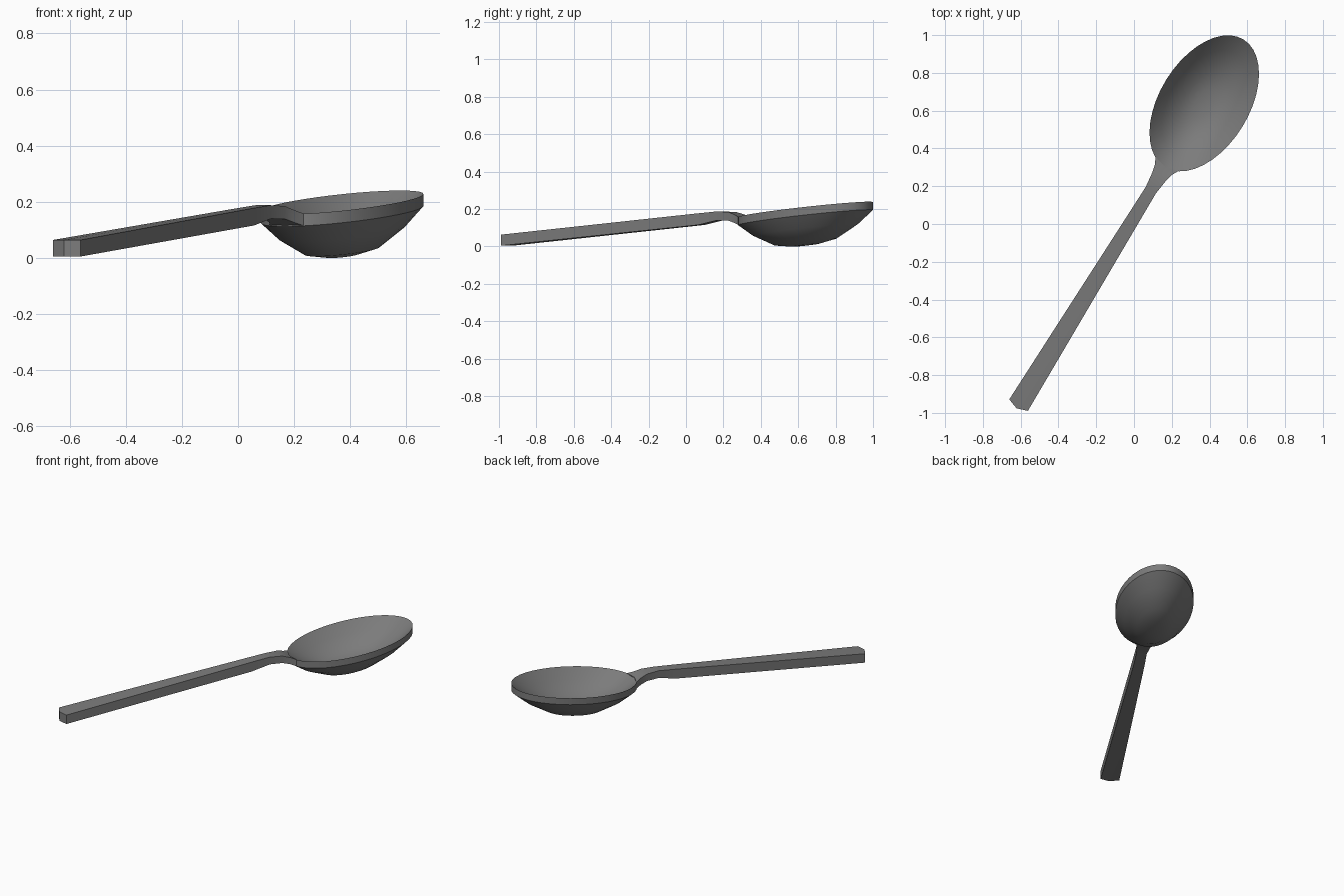
import bpy, bmesh, math
from mathutils import Matrix

cube = bpy.data.objects.get("Cube")
if cube:
    bpy.data.objects.remove(cube, do_unlink=True)

# One dull metal grey
metal = bpy.data.materials.new("dull_grey_metal")
grey = (0.2, 0.2, 0.2, 1)
metal.diffuse_color = grey
metal.use_nodes = True
metal.node_tree.nodes["Principled BSDF"].inputs["Base Color"].default_value = grey

# The spoon is drawn along its own length (x), then turned to lie diagonally
TURN = Matrix.Rotation(math.radians(58.4), 4, "Z") @ Matrix.Translation((0, 0.018, 0))


def finish(name, bm):
    bmesh.ops.recalc_face_normals(bm, faces=bm.faces)
    bm.transform(TURN)
    mesh = bpy.data.meshes.new(name)
    bm.to_mesh(mesh)
    bm.free()
    mesh.materials.append(metal)
    obj = bpy.data.objects.new(name, mesh)
    bpy.context.collection.objects.link(obj)
    bpy.ops.object.select_all(action="DESELECT")
    obj.select_set(True)
    bpy.context.view_layer.objects.active = obj
    bpy.ops.object.shade_smooth_by_angle(angle=math.radians(33))


def bridge(bm, a, b):
    n = len(a)
    for i in range(n):
        j = (i + 1) % n
        bm.faces.new((a[i], a[j], b[j], b[i]))


# Bowl: tilted elliptical dish, outer skin, upright rim, inner skin
CENTRE, LONG, WIDE, SLOPE, THICK = 0.739, 0.397, 0.237, 0.107, 0.043
SEGMENTS = 40
RINGS = [(1, 0), (0.78, 0.065), (0.46, 0.13), (0.2, 0.147)]

bm = bmesh.new()


def ring(scale, z):
    verts = []
    for i in range(SEGMENTS):
        t = math.tau * i / SEGMENTS
        du = scale * LONG * math.cos(t)
        verts.append(bm.verts.new((CENTRE + du, scale * WIDE * math.sin(t), z + SLOPE * du)))
    return verts


outer = [ring(s, 0.154 - d) for s, d in RINGS]
inner = [ring(s, 0.154 + THICK - d) for s, d in RINGS]
loops = outer[::-1] + inner
for a, b in zip(loops, loops[1:]):
    bridge(bm, a, b)
for loop, z in ((outer[-1], 0.004), (inner[-1], 0.004 + THICK)):
    hub = bm.verts.new((CENTRE, 0, z))
    for i in range(SEGMENTS):
        bm.faces.new((loop[i], loop[(i + 1) % SEGMENTS], hub))
finish("bowl", bm)

# Handle: sections of (length, middle shift, half width, bottom, top)
SECTIONS = [
    (-1.137, -0.02, 0.058, 0.004, 0.063),
    (0.085, 0, 0.034, 0.115, 0.177),
    (0.2, 0, 0.032, 0.139, 0.187),
    (0.28, 0, 0.042, 0.138, 0.184),
    (0.325, -0.006, 0.052, 0.126, 0.17),
    (0.362, -0.018, 0.071, 0.114, 0.157),
]
bm = bmesh.new()
loops = []
for u, shift, half, low, high in SECTIONS:
    outline = [(u, -half, low), (u + shift, 0, low), (u, half, low),
               (u, half, high), (u + shift, 0, high), (u, -half, high)]
    loops.append([bm.verts.new(p) for p in outline])
for a, b in zip(loops, loops[1:]):
    bridge(bm, a, b)
for a in (loops[0], loops[-1]):
    bm.faces.new((a[0], a[1], a[4], a[5]))
    bm.faces.new((a[1], a[2], a[3], a[4]))
finish("handle", bm)
